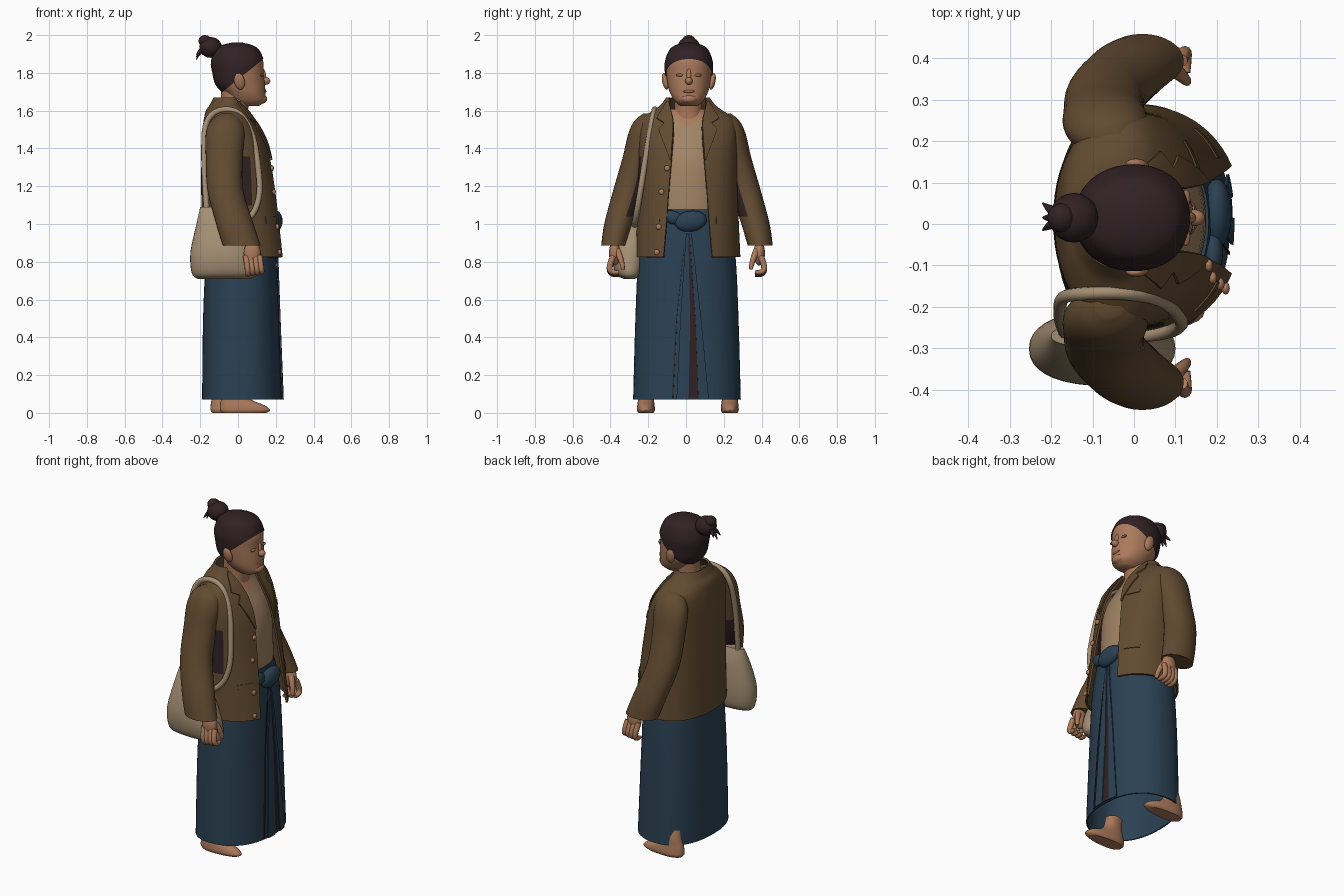
import bpy, bmesh, math
from mathutils import Vector

if "Cube" in bpy.data.objects:
    bpy.data.objects.remove(bpy.data.objects["Cube"])

def material(name, r, g, b):
    m = bpy.data.materials.new(name)
    m.diffuse_color = tuple((c / 255) ** 2.2 for c in (r, g, b)) + (1,)
    m.use_nodes = True
    m.node_tree.nodes["Principled BSDF"].inputs["Base Color"].default_value = m.diffuse_color
    return m

JACKET = material("brown jacket", 98, 76, 52)
SKIN = material("skin", 170, 121, 92)
SHADE = material("dark skin", 150, 104, 79)
BLUE = material("blue cloth", 47, 67, 84)
BAG = material("beige canvas", 162, 141, 114)
SHIRT = material("tan shirt", 160, 131, 100)
DARK = material("dark hair", 52, 38, 41)

def add(name, bm, *mats):
    me = bpy.data.meshes.new(name)
    bm.to_mesh(me)
    bm.free()
    ob = bpy.data.objects.new(name, me)
    bpy.context.collection.objects.link(ob)
    for m in mats:
        me.materials.append(m)
    return ob

def dense(rings, k=4):
    """Smooth a list of rings (z, cx, cy, front r, back r, side r[, gap])."""
    rings, out = sorted(rings), []
    for i in range(len(rings) - 1):
        p = [rings[max(0, min(len(rings) - 1, i + j))] for j in (-1, 0, 1, 2)]
        for s in range(k):
            t = s / k
            out.append([.5 * (2*b + (c-a)*t + (2*a-5*b+4*c-d)*t*t + (3*b-a-3*c+d)*t**3)
                        for a, b, c, d in zip(*p)])
    return out + [list(rings[-1])]

def loft(name, rings, mats, n=40, e=2.2, caps=True, rule=None, cut=None, thick=0):
    bm, rows, p = bmesh.new(), [], 2 / e
    for r in dense(rings):
        z, cx, cy, rf, rb, ry = r[:6]
        a0 = math.asin(min(1, r[6] / ry) ** (1 / p)) if len(r) > 6 else 0
        row = []
        for i in range(n + (a0 > 0)):
            a = a0 + (2 * math.pi - 2 * a0) * i / n
            c, s = math.cos(a), math.sin(a)
            row.append(bm.verts.new((cx + (rf if c > 0 else rb) * math.copysign(abs(c) ** p, c),
                                     cy + ry * math.copysign(abs(s) ** p, s), z)))
        rows.append(row)
    is_open = len(rings[0]) > 6
    for lo, hi in zip(rows, rows[1:]):
        for i in range(n):
            j = i + 1 if is_open else (i + 1) % n
            bm.faces.new((lo[i], lo[j], hi[j], hi[i]))
    if caps and not is_open:
        bm.faces.new(rows[0][::-1])
        bm.faces.new(rows[-1])
    if cut:
        bmesh.ops.bisect_plane(bm, geom=bm.verts[:] + bm.edges[:] + bm.faces[:],
                               plane_co=cut[0], plane_no=cut[1], clear_inner=True)
    bm.normal_update()
    if rule:
        for f in bm.faces:
            f.material_index = int(rule(f.calc_center_median(), f.normal))
    ob = add(name, bm, *mats)
    if thick:
        mod = ob.modifiers.new("thickness", 'SOLIDIFY')
        mod.thickness = thick
    return ob

def front_x(rings, y, z, e):
    """Front surface of a loft at a given y and z."""
    d = dense(rings)
    for a, b in zip(d, d[1:]):
        if a[0] <= z <= b[0]:
            t = (z - a[0]) / (b[0] - a[0])
            r = [u + (v - u) * t for u, v in zip(a, b)]
            q = min(.999, abs(y - r[2]) / r[5])
            return r[1] + r[3] * (1 - q ** e) ** (1 / e)
    return 0

def patch(name, rings, e, rows, mat, lift=.006, thick=.006):
    """Thin plate lying on a loft's front; rows are (z, y0, y1)."""
    bm, grid = bmesh.new(), []
    for a, b in zip(rows, rows[1:]):
        for s in range(5):
            z, y0, y1 = [u + (v - u) * s / 4 for u, v in zip(a, b)]
            ys = [y0 + (y1 - y0) * i / 5 for i in range(6)]
            grid.append([bm.verts.new((front_x(rings, y, z, e) + lift, y, z)) for y in ys])
    for lo, hi in zip(grid, grid[1:]):
        for i in range(5):
            bm.faces.new((lo[i], lo[i+1], hi[i+1], hi[i]))
    bmesh.ops.remove_doubles(bm, verts=bm.verts[:], dist=1e-5)
    mod = add(name, bm, mat).modifiers.new("thickness", 'SOLIDIFY')
    mod.thickness, mod.offset = thick, 0

def ball(name, loc, size, mat, rot=(0, 0, 0)):
    bm = bmesh.new()
    bmesh.ops.create_uvsphere(bm, u_segments=20, v_segments=12, radius=1)
    ob = add(name, bm, mat)
    ob.location, ob.scale, ob.rotation_euler = loc, size, rot

def tube(name, pts, radii, mat):
    cu = bpy.data.curves.new(name, 'CURVE')
    cu.dimensions, cu.bevel_depth, cu.bevel_resolution, cu.use_fill_caps = '3D', 1, 3, True
    sp = cu.splines.new('NURBS')
    sp.points.add(len(pts) - 1)
    for i, (p, co) in enumerate(zip(sp.points, pts)):
        p.co, p.radius = (*co, 1), radii[i] if isinstance(radii, (list, tuple)) else radii
    sp.use_endpoint_u, sp.order_u, sp.resolution_u = True, 3, 5
    ob = bpy.data.objects.new(name, cu)
    bpy.context.collection.objects.link(ob)
    cu.materials.append(mat)

# jacket body, open at the front
jacket = [(.825, 0, .01, .26, .192, .278, .13), (1.0, 0, .01, .235, .192, .27, .115),
          (1.2, 0, .01, .205, .195, .262, .1), (1.4, -.01, .01, .175, .183, .262, .082),
          (1.5, -.02, .01, .14, .168, .26, .075), (1.56, -.03, .01, .11, .15, .24, .078),
          (1.6, -.035, .01, .09, .135, .185, .088), (1.63, -.04, .01, .07, .11, .145, .095),
          (1.67, -.045, .01, .055, .085, .115, .1)]
loft("jacket_body", jacket, [JACKET, DARK], 56, 2.2, thick=.012,
     rule=lambda c, n: n.y < -.8 and c.x < .07 and 1.1 < c.z < 1.34)
for s in (-1, 1):
    # lapels and pocket flaps
    patch("lapel", jacket, 2.2, [(1.34, .01 + s*.09, .01 + s*.095), (1.5, .01 + s*.078, .01 + s*.155),
          (1.535, .01 + s*.078, .01 + s*.125), (1.56, .01 + s*.08, .01 + s*.165),
          (1.65, .01 + s*.1, .01 + s*.11)], JACKET, .008, .008)
    patch("pocket_flap", jacket, 2.2, [(1.0, .01 + s*.15, .01 + s*.22),
          (1.04, .01 + s*.15, .01 + s*.22)], JACKET, .002, .005)
    # sleeves
    y = lambda v: .005 + s * v
    loft("sleeve", [(.885, .02, y(.388), .1, .1, .066), (1.0, -.015, y(.363), .098, .1, .075),
         (1.18, -.062, y(.31), .09, .1, .08), (1.35, -.07, y(.265), .095, .1, .076),
         (1.48, -.065, y(.235), .1, .105, .075), (1.55, -.06, y(.215), .075, .08, .06),
         (1.585, -.06, y(.2), .03, .03, .03)], [JACKET, DARK], 32, 2,
         rule=lambda c, n: n.y * s < -.45 and 1.03 < c.z < 1.28)
    # hands with curled fingers and thumb
    ball("palm", (.075, y(.383), .845), (.045, .03, .065), SKIN)
    for i in range(4):
        x = .042 + i * .024
        tube("finger", [(x, y(.39), .83), (x + .008, y(.415), .775), (x + .012, y(.4), .728 + i*.004),
                        (x + .012, y(.36), .73 + i*.005)], [.016, .016, .015, .01], SKIN)
    tube("thumb", [(.095, y(.37), .86), (.125, y(.345), .81), (.128, y(.338), .76)],
         [.018, .016, .01], SKIN)
    # feet
    f, fy = (0 if s < 0 else -.05), .01 + s * .222
    loft("foot", [(0, f, fy, .15, .085, .04), (.015, f, fy, .17, .095, .047),
         (.04, f, fy, .14, .095, .046), (.07, f - .01, fy, .08, .08, .042),
         (.11, f - .02, fy, .05, .06, .04), (.16, f - .02, fy - s*.01, .045, .055, .04)], [SKIN], 28)
    # ears and eyes
    ball("ear", (.008, .015 + s*.125, 1.755), (.028, .016, .045), SKIN, (s * -.2, -.2, 0))
    ball("eye", (.126, .015 + s*.046, 1.788), (.01, .022, .008), SHADE)
patch("chest_pocket_flap", jacket, 2.2, [(1.375, .13, .2), (1.4, .13, .2)], JACKET, .002, .005)
for yb, zb in ((-.1, 1.295), (-.13, 1.17), (-.145, .985), (-.155, .85)):
    ball("button", (front_x(jacket, yb, zb, 2.2) + .006, yb, zb), (.01, .015, .015), SKIN)

# shirt with a V of bare skin
loft("shirt", [(1.0, 0, .01, .17, .12, .19), (1.1, 0, .01, .175, .13, .2),
     (1.3, 0, .01, .165, .14, .2), (1.42, -.01, .01, .14, .14, .2), (1.5, -.02, .01, .105, .12, .18),
     (1.57, -.03, .01, .075, .09, .13), (1.61, -.03, .01, .07, .07, .09)], [SHIRT, SKIN], 64,
     rule=lambda c, n: c.x > -.02 and c.z > 1.5 + abs(c.y - .01))
loft("neck", [(1.54, -.02, .012, .07, .075, .08), (1.62, -.01, .012, .065, .08, .072),
     (1.72, 0, .015, .07, .09, .078)], [SKIN])

# wrap skirt with folds, front slit and knot
skirt = [(.07, 0, .005, .232, .19, .285), (.5, 0, .005, .215, .185, .273),
         (.83, 0, .005, .203, .17, .257), (1.0, 0, .005, .192, .155, .225), (1.08, 0, .005, .18, .15, .2)]
loft("skirt", skirt, [BLUE], 72, 2.3, caps=False, thick=.008)
patch("skirt_slit", skirt, 2.3, [(.075, .014, .066), (.5, .022, .05), (.94, .012, .018)], DARK, .004, .005)
patch("left_fold", skirt, 2.3, [(.072, -.05, .014), (.5, -.03, .022), (.95, 0, .012)], BLUE, .007, .007)
patch("right_fold", skirt, 2.3, [(.072, .066, .12), (.5, .05, .08), (.95, .018, .03)], BLUE, .007, .007)
patch("fold_line", skirt, 2.3, [(.075, -.074, -.068), (.5, -.052, -.048), (.88, -.012, -.01)], DARK, .003, .004)
ball("waist_knot", (.2, .025, 1.015), (.036, .085, .055), BLUE, (.15, 0, 0))
ball("knot_end", (.19, -.07, 1.035), (.025, .055, .035), BLUE, (-.3, 0, 0))

# head, hair cap and face
head = [(1.625, .06, .015, .05, .07, .045), (1.65, .05, .015, .095, .1, .075),
        (1.69, .03, .015, .115, .1, .098), (1.74, 0, .015, .143, .11, .113), (1.8, 0, .015, .136, .125, .119),
        (1.86, 0, .015, .134, .133, .119), (1.91, 0, .015, .108, .11, .095),
        (1.935, 0, .015, .07, .075, .063), (1.948, 0, .015, .02, .02, .02)]
loft("head", head, [SKIN], 48, 2.1)
hair = [(z + .012 * (z > 1.9), cx, cy, a + .004, b + .011, c + .008) for z, cx, cy, a, b, c in head]
loft("hair", hair, [DARK], 48, 2.1, cut=(Vector((.03, 0, 1.79)), Vector((-.8, 0, 1))))
ball("nose", (.146, .015, 1.757), (.025, .02, .02), SKIN)
ball("nose_bridge", (.136, .015, 1.785), (.013, .013, .04), SKIN, (0, -.15, 0))
ball("mouth", (.142, .015, 1.702), (.008, .03, .008), SHADE)
ball("chin", (.125, .015, 1.662), (.03, .045, .025), SKIN)

# top bun with loose ends
ball("bun", (-.145, .015, 1.935), (.06, .06, .055), DARK)
ball("bun_tip", (-.175, .015, 1.97), (.034, .035, .03), DARK)
for dy, dz in ((-.03, 1.885), (.0, 1.87), (.035, 1.895)):
    tube("hair_strand", [(-.17, .015, 1.93), (-.205, .015 + dy * .6, 1.92), (-.22, .015 + dy, dz)],
         [.02, .012, .002], DARK)

# shoulder bag and strap
loft("bag", [(.71, -.065, -.3, .13, .15, .03), (.74, -.065, -.3, .165, .18, .075),
     (.85, -.07, -.3, .15, .182, .09), (1.0, -.09, -.285, .1, .13, .065),
     (1.09, -.11, -.27, .07, .09, .025)], [BAG], 36, 2.3)
tube("bag_strap", [(-.165, -.265, 1.06), (-.178, -.235, 1.25), (-.18, -.205, 1.42), (-.175, -.175, 1.53),
     (-.13, -.168, 1.595), (-.05, -.165, 1.612), (.025, -.172, 1.58), (.085, -.195, 1.46),
     (.108, -.222, 1.3), (.12, -.245, 1.15), (.07, -.268, 1.02), (-.02, -.275, .98)], .016, BAG)

# smooth shading that keeps sharp edges
bpy.ops.object.select_all(action='SELECT')
bpy.context.view_layer.objects.active = bpy.data.objects["head"]
bpy.ops.object.convert(target='MESH')
bpy.ops.object.shade_smooth_by_angle(angle=math.radians(40))
